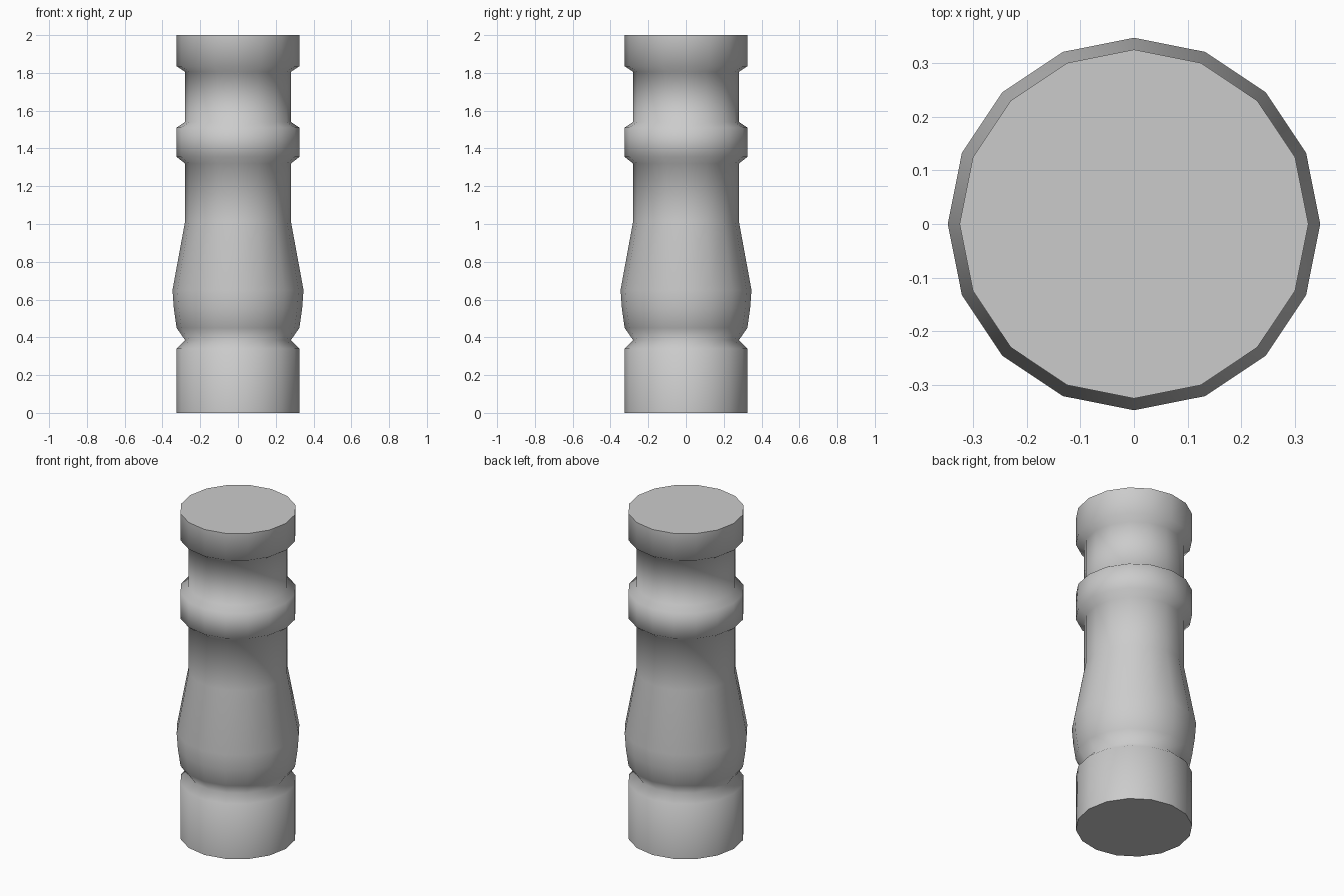
import bpy
import bmesh
from math import cos, sin, tau, radians

cube = bpy.data.objects.get("Cube")
if cube:
    bpy.data.objects.remove(cube, do_unlink=True)

SIDES = 16
NECK, COLLAR = 0.28, 0.325

# Plain grey material
grey = bpy.data.materials.new("plain grey")
grey.use_nodes = True
colour = (0.6, 0.6, 0.6, 1)
grey.diffuse_color = colour
grey.node_tree.nodes["Principled BSDF"].inputs["Base Color"].default_value = colour

# Turned outline as radius and height, bottom to top
profile = [
    (COLLAR, 0), (COLLAR, 0.34), (NECK, 0.385),                 # foot
    (0.325, 0.45), (0.34, 0.555), (0.347, 0.65), (NECK, 1.015),   # belly
    (NECK, 1.32), (COLLAR, 1.355), (COLLAR, 1.51), (NECK, 1.54),  # middle ring
    (NECK, 1.805), (COLLAR, 1.835), (COLLAR, 2),                  # head
]


def lathe(name, outline, material):
    """Turn an outline about z and close both ends."""
    bm = bmesh.new()
    rings = [[bm.verts.new((r * cos(tau * i / SIDES), r * sin(tau * i / SIDES), z))
              for i in range(SIDES)] for r, z in outline]
    for low, high in zip(rings, rings[1:]):
        for i in range(SIDES):
            j = (i + 1) % SIDES
            bm.faces.new((low[i], low[j], high[j], high[i]))
    bm.faces.new(rings[0][::-1])
    bm.faces.new(rings[-1])
    mesh = bpy.data.meshes.new(name)
    bm.to_mesh(mesh)
    bm.free()
    mesh.materials.append(material)
    obj = bpy.data.objects.new(name, mesh)
    bpy.context.collection.objects.link(obj)
    return obj


post = lathe("turned_post", profile, grey)

# Smooth sides, crisp end caps
bpy.ops.object.select_all(action="DESELECT")
post.select_set(True)
bpy.context.view_layer.objects.active = post
bpy.ops.object.shade_smooth_by_angle(angle=radians(85))
